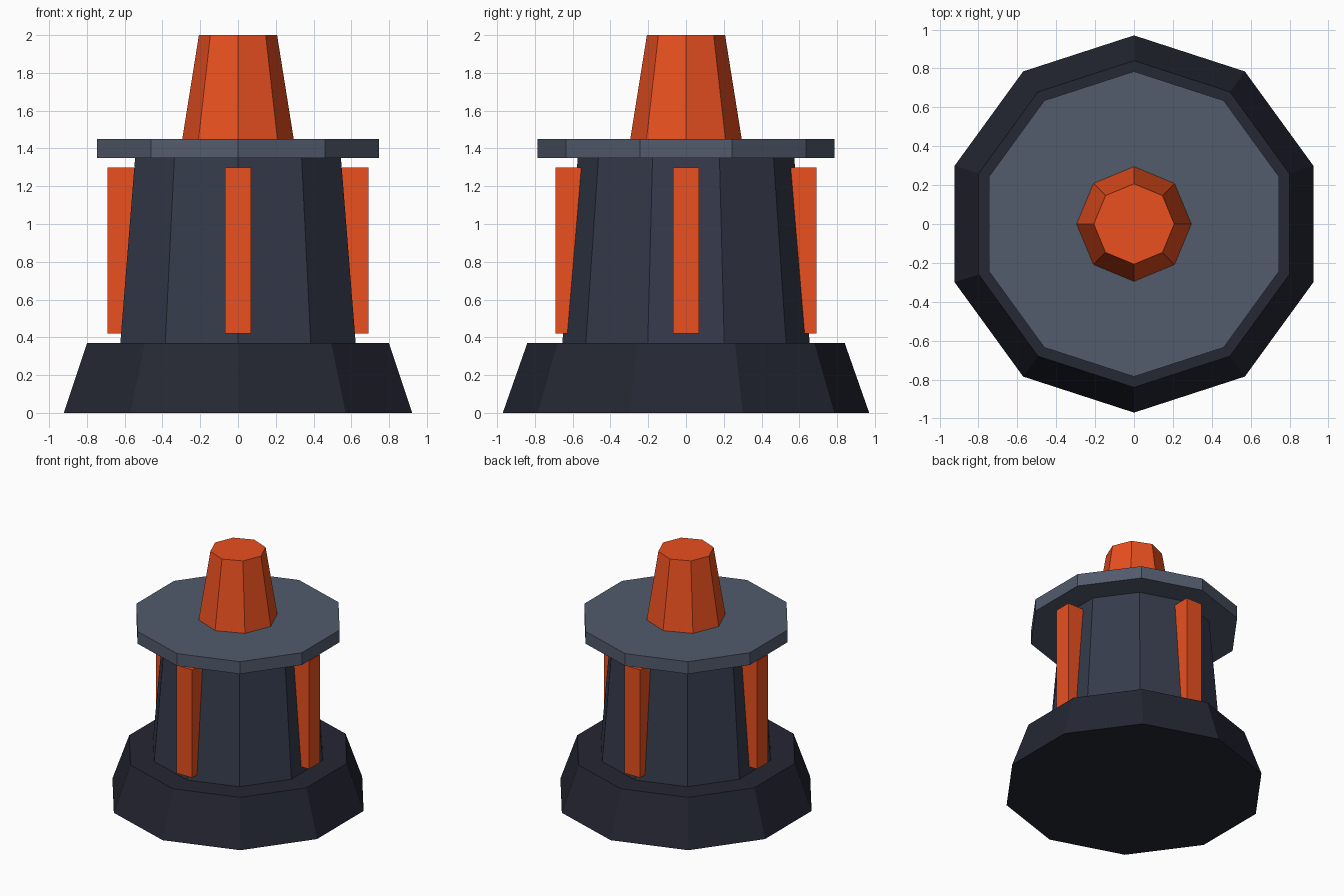
import bpy
import math

if "Cube" in bpy.data.objects:
    bpy.data.objects.remove(bpy.data.objects["Cube"])


def make_mat(name, color):
    mat = bpy.data.materials.new(name)
    mat.diffuse_color = (*color, 1.0)
    mat.use_nodes = True
    mat.node_tree.nodes["Principled BSDF"].inputs["Base Color"].default_value = mat.diffuse_color
    return mat


orange = make_mat("orange", (0.82, 0.08, 0.014))
slate = make_mat("slate", (0.085, 0.105, 0.15))
navy = make_mat("navy", (0.036, 0.043, 0.07))
dark = make_mat("dark", (0.018, 0.020, 0.033))


def frustum(name, sides, r_bottom, r_top, z0, z1, mat):
    # Faceted tapered prism with a corner on the y axis
    bpy.ops.mesh.primitive_cone_add(vertices=sides, radius1=r_bottom, radius2=r_top,
                                    depth=z1 - z0, location=(0, 0, (z0 + z1) / 2))
    obj = bpy.context.object
    obj.name = name
    obj.data.materials.append(mat)


# Stacked central parts
frustum("base", 10, 0.97, 0.84, 0.0, 0.37, dark)
frustum("body", 10, 0.655, 0.573, 0.37, 1.35, navy)
frustum("top_plate", 10, 0.785, 0.785, 1.35, 1.45, slate)
frustum("tip", 8, 0.295, 0.207, 1.45, 2.0, orange)

# Four upright bars set into the body
for i, side in enumerate(("right", "back", "left", "front")):
    a = i * math.pi / 2
    bpy.ops.mesh.primitive_cube_add(
        size=1, location=(0.62 * math.cos(a), 0.62 * math.sin(a), 0.86))
    bar = bpy.context.object
    bar.name = side + "_bar"
    bar.scale = (0.14, 0.14, 0.88)
    bar.data.materials.append(orange)
